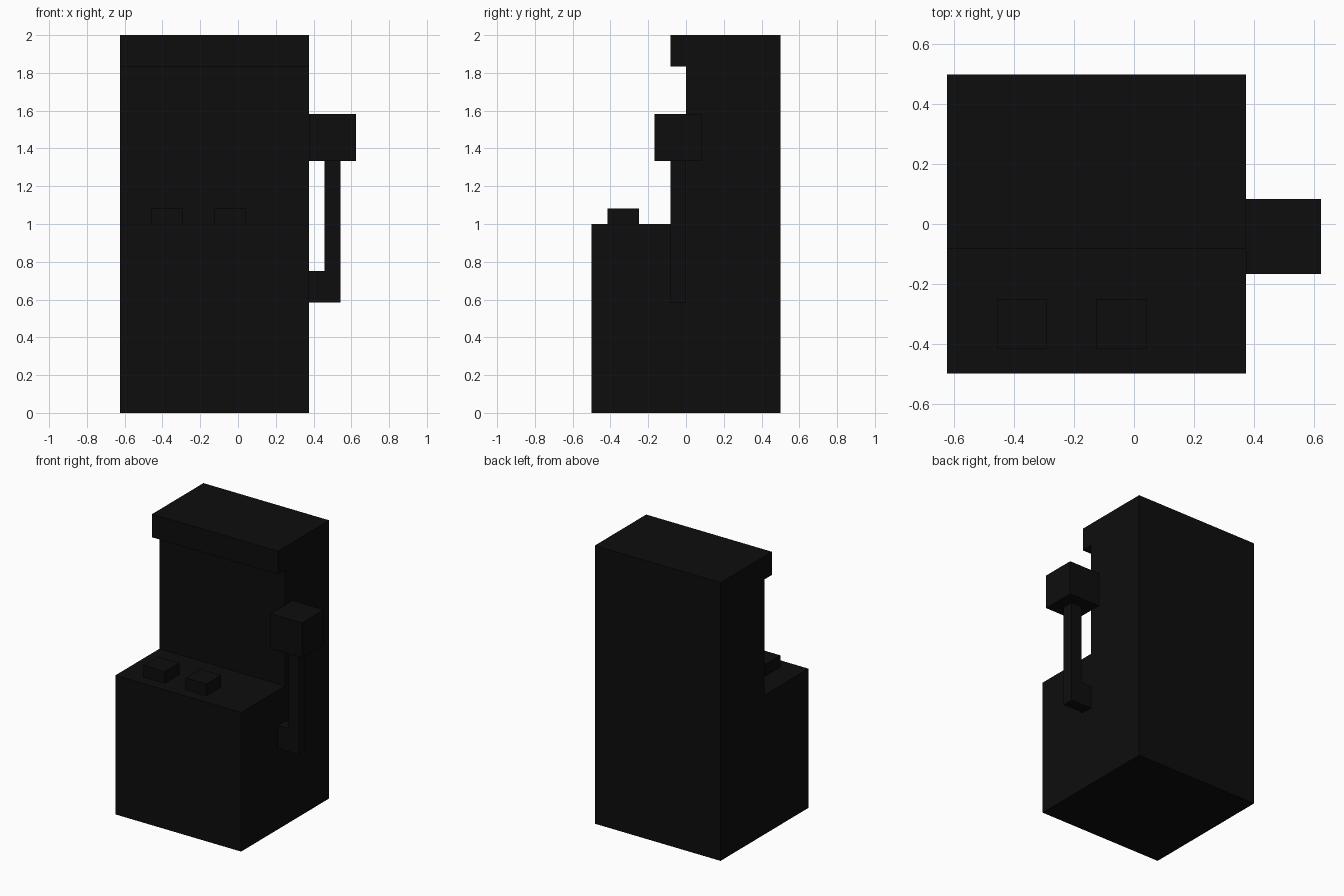
import bpy
import bmesh

if "Cube" in bpy.data.objects:
    bpy.data.objects.remove(bpy.data.objects["Cube"])

U = 1 / 12  # the model sits on a grid of twelfths

black = bpy.data.materials.new("near black")
black.diffuse_color = (0.004, 0.004, 0.004, 1)
black.use_nodes = True
black.node_tree.nodes["Principled BSDF"].inputs["Base Color"].default_value = black.diffuse_color


def finish(name, bm):
    bmesh.ops.recalc_face_normals(bm, faces=bm.faces)
    mesh = bpy.data.meshes.new(name)
    bm.to_mesh(mesh)
    bm.free()
    mesh.materials.append(black)
    obj = bpy.data.objects.new(name, mesh)
    bpy.context.collection.objects.link(obj)
    return obj


def extrude_profile(name, points, axis, start, end):
    """Extrude a closed 2D profile along x (points are y, z) or y (points are x, z)."""
    bm = bmesh.new()
    place = (lambda a, b: (start, a, b)) if axis == "x" else (lambda a, b: (a, start, b))
    face = bm.faces.new([bm.verts.new(place(a * U, b * U)) for a, b in points])
    out = bmesh.ops.extrude_face_region(bm, geom=[face])
    verts = [v for v in out["geom"] if isinstance(v, bmesh.types.BMVert)]
    length = end - start
    bmesh.ops.translate(bm, verts=verts, vec=(length, 0, 0) if axis == "x" else (0, length, 0))
    return finish(name, bm)


def box(name, x0, x1, y0, y1, z0, z1):
    return extrude_profile(name, [(x0, z0), (x1, z0), (x1, z1), (x0, z1)], "y", y0 * U, y1 * U)


# Cabinet: base with desk, recessed screen wall and overhanging top
extrude_profile("cabinet",
                [(-6, 0), (6, 0), (6, 24), (-1, 24), (-1, 22), (0, 22), (0, 12), (-6, 12)],
                "x", -7.5 * U, 4.5 * U)

# Two push buttons on the desk
for side, x in (("left", -5.5), ("right", -1.5)):
    box(side + "_button", x, x + 2, -5, -3, 12, 13)

# Pull lever: L-shaped bracket and shaft, then the cube knob
extrude_profile("lever_arm",
                [(4.5, 7), (6.5, 7), (6.5, 16), (5.5, 16), (5.5, 9), (4.5, 9)],
                "y", -U, 0)
box("lever_knob", 4.5, 7.5, -2, 1, 16, 19)
